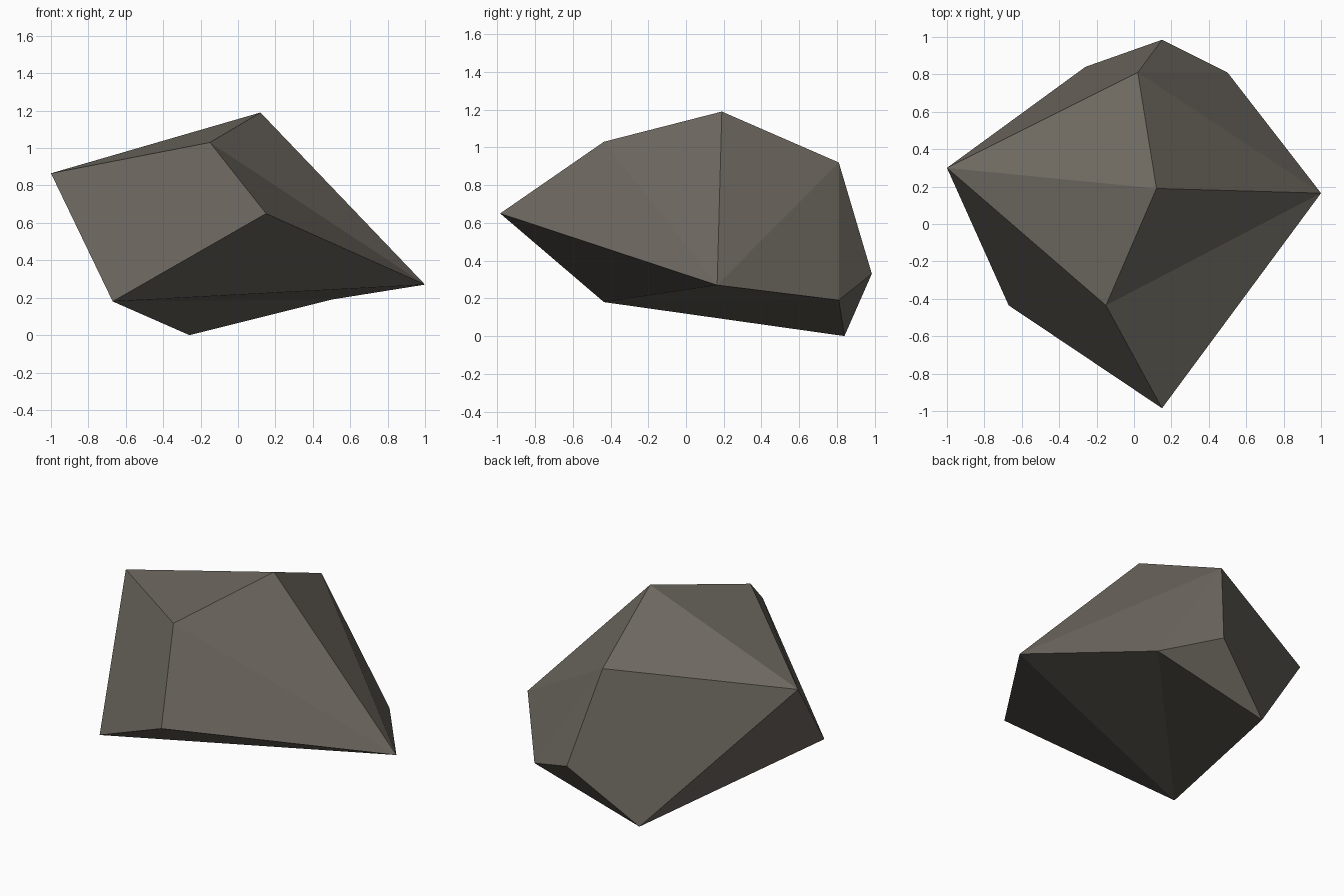
import bpy
import bmesh

if "Cube" in bpy.data.objects:
    bpy.data.objects.remove(bpy.data.objects["Cube"])

# Rock corners, named by where they sit
corners = {
    "west": (-1.00, 0.30, 0.865), "peak": (0.12, 0.19, 1.19),
    "shoulder": (-0.15, -0.435, 1.03), "nose": (0.15, -0.985, 0.65),
    "chin": (-0.67, -0.435, 0.18), "east": (1.00, 0.165, 0.27),
    "crest": (0.02, 0.81, 0.92), "north": (0.15, 0.985, 0.33),
    "heel": (0.50, 0.81, 0.19), "foot": (-0.26, 0.84, 0.0),
}

# Flat facets of the rock
facets = [
    "west shoulder peak", "west peak crest", "west chin nose shoulder",
    "peak shoulder east", "shoulder nose east", "peak east crest",
    "crest east heel", "crest heel north", "crest north foot",
    "west crest foot", "north heel foot", "west foot chin",
    "chin foot heel", "chin heel east", "chin east nose",
]

bm = bmesh.new()
verts = {name: bm.verts.new(co) for name, co in corners.items()}
for facet in facets:
    bm.faces.new([verts[n] for n in facet.split()])
bmesh.ops.recalc_face_normals(bm, faces=bm.faces[:])

mesh = bpy.data.meshes.new("rock")
bm.to_mesh(mesh)
bm.free()

# Warm grey stone
stone = bpy.data.materials.new("warm grey stone")
stone.diffuse_color = (0.155, 0.14, 0.117, 1)
stone.use_nodes = True
stone.node_tree.nodes["Principled BSDF"].inputs["Base Color"].default_value = stone.diffuse_color
mesh.materials.append(stone)

rock = bpy.data.objects.new("rock", mesh)
bpy.context.collection.objects.link(rock)
